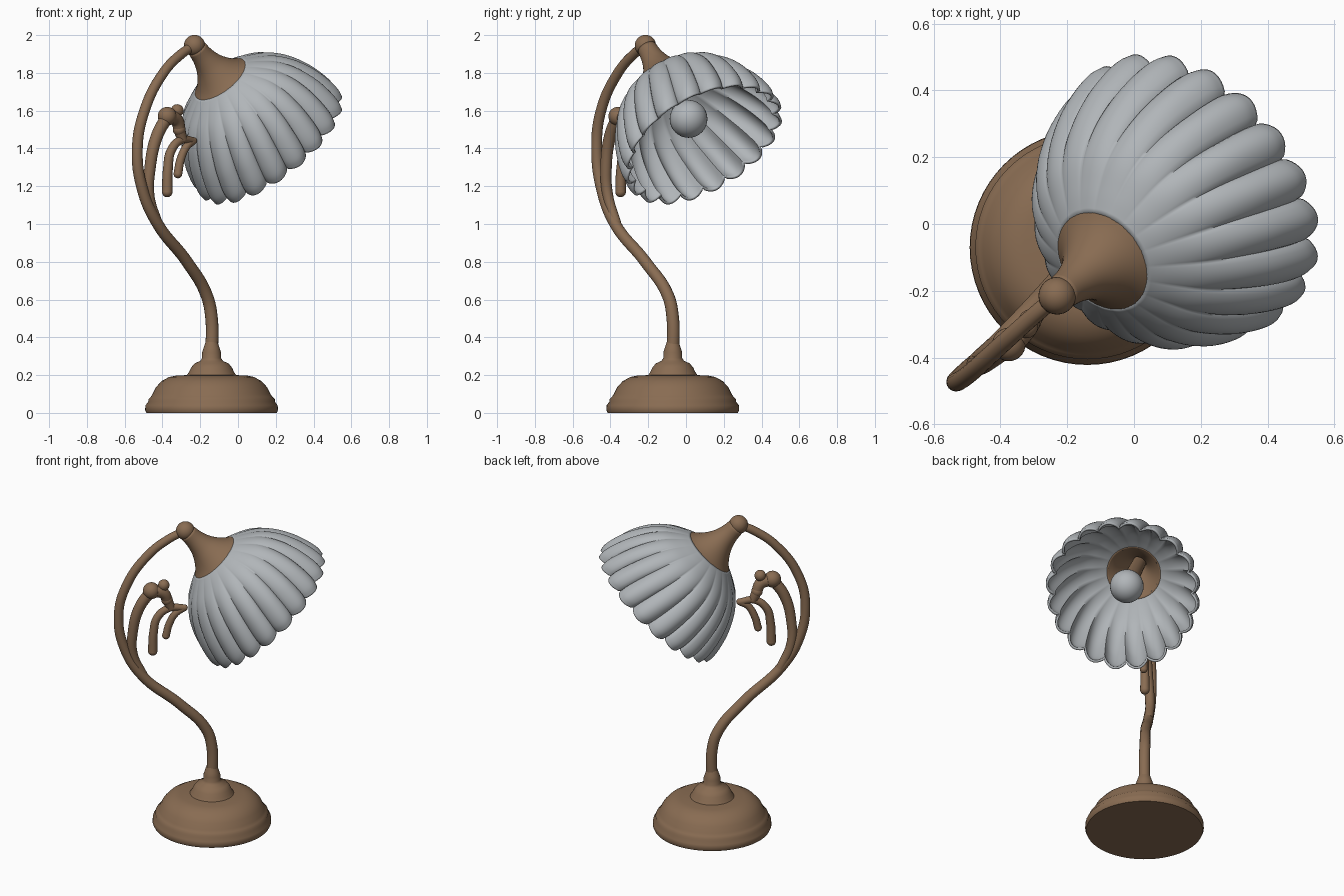
import bpy, bmesh, math
from mathutils import Vector, Matrix

if "Cube" in bpy.data.objects:
    bpy.data.objects.remove(bpy.data.objects["Cube"])


def material(name, rgb):
    m = bpy.data.materials.new(name)
    m.diffuse_color = (*rgb, 1)
    m.use_nodes = True
    m.node_tree.nodes["Principled BSDF"].inputs["Base Color"].default_value = m.diffuse_color
    return m


BRONZE = material("bronze_brown", (0.25, 0.15, 0.085))
GLASS = material("frosted_grey", (0.44, 0.465, 0.485))


def finish(ob, mat, angle=50):
    ob.data.materials.clear()
    ob.data.materials.append(mat)
    bpy.ops.object.select_all(action='DESELECT')
    ob.select_set(True)
    bpy.context.view_layer.objects.active = ob
    bpy.ops.object.shade_smooth_by_angle(angle=math.radians(angle))
    return ob


def smooth_profile(pts, n):
    """Catmull-Rom resampling of a 2D profile."""
    p = [Vector(q) for q in pts]
    p = [2 * p[0] - p[1]] + p + [2 * p[-1] - p[-2]]
    out = []
    for i in range(1, len(p) - 2):
        a, b, c, d = p[i - 1:i + 3]
        for k in range(n):
            s = k / n
            out.append(0.5 * (2 * b + (c - a) * s + (2 * a - 5 * b + 4 * c - d) * s * s
                              + (3 * b - a - 3 * c + d) * s ** 3))
    return out + [p[-2]]


def lathe(name, prof, mat, matrix, seg=64, shape=None, thick=0, cap=False, angle=50):
    """Revolve (radius, height) points; shape(r, h, angle) may deform them."""
    bm = bmesh.new()
    rings = []
    for r, h in prof:
        ring = []
        for j in range(seg):
            a = 2 * math.pi * j / seg
            r2, h2, a2 = shape(r, h, a) if shape else (r, h, a)
            ring.append(bm.verts.new((r2 * math.cos(a2), r2 * math.sin(a2), h2)))
        rings.append(ring)
    for lo, hi in zip(rings, rings[1:]):
        for j in range(seg):
            k = (j + 1) % seg
            bm.faces.new((lo[j], lo[k], hi[k], hi[j]))
    if cap:
        bm.faces.new(rings[0][::-1])
        bm.faces.new(rings[-1])
    bmesh.ops.recalc_face_normals(bm, faces=bm.faces)
    me = bpy.data.meshes.new(name)
    bm.to_mesh(me)
    bm.free()
    ob = bpy.data.objects.new(name, me)
    bpy.context.collection.objects.link(ob)
    ob.matrix_world = matrix
    if thick:
        mod = ob.modifiers.new("thickness", 'SOLIDIFY')
        mod.thickness = thick
        mod.offset = 0
    return finish(ob, mat, angle)


def ball(name, loc, r, mat):
    bpy.ops.mesh.primitive_uv_sphere_add(segments=32, ring_count=16, radius=r, location=loc)
    ob = bpy.context.object
    ob.name = name
    return finish(ob, mat)


def tube(name, pts, r0, r1, mat):
    """Tapered round tube through the points."""
    cu = bpy.data.curves.new(name, 'CURVE')
    cu.dimensions = '3D'
    cu.bevel_depth = 1.0
    cu.bevel_resolution = 6
    cu.resolution_u = 10
    cu.use_fill_caps = True
    sp = cu.splines.new('BEZIER')
    sp.bezier_points.add(len(pts) - 1)
    for i, (bp, p) in enumerate(zip(sp.bezier_points, pts)):
        bp.co = p
        bp.handle_left_type = bp.handle_right_type = 'AUTO'
        bp.radius = r0 + (r1 - r0) * i / (len(pts) - 1)
    ob = bpy.data.objects.new(name, cu)
    bpy.context.collection.objects.link(ob)
    bpy.ops.object.select_all(action='DESELECT')
    ob.select_set(True)
    bpy.context.view_layer.objects.active = ob
    bpy.ops.object.convert(target='MESH')
    return finish(bpy.context.object, mat)


def P(u, v, z):
    """Point in the lamp's diagonal plane: u toward +x+y, v toward +x-y."""
    k = math.sqrt(0.5)
    return Vector(((u + v) * k, (u - v) * k, z))


# Stepped round foot with a collar for the stem
lathe("base", [(0.345, 0), (0.352, 0.015), (0.35, 0.04), (0.335, 0.06), (0.335, 0.072),
               (0.322, 0.085), (0.312, 0.10), (0.295, 0.135), (0.265, 0.168), (0.225, 0.19),
               (0.19, 0.197), (0.13, 0.20), (0.12, 0.215), (0.108, 0.24), (0.09, 0.262),
               (0.06, 0.275), (0.05, 0.29), (0.05, 0.32), (0.042, 0.345), (0.032, 0.375)],
      BRONZE, Matrix.Translation((-0.14, -0.07, 0)), cap=True)

# Swan-neck arm
top = Vector((-0.23, -0.215, 1.945))
tube("arm", [(-0.14, -0.07, 0.3), (-0.14, -0.07, 0.5), (-0.165, -0.095, 0.62),
             (-0.27, -0.215, 0.8), (-0.425, -0.375, 1.0), (-0.505, -0.445, 1.18),
             (-0.533, -0.473, 1.4), (-0.495, -0.45, 1.6), (-0.395, -0.36, 1.8),
             (-0.30, -0.275, 1.9), top], 0.034, 0.025, BRONZE)
ball("top_knob", top, 0.056, BRONZE)

# Side branch with buds and two hanging tendrils
tube("branch", [P(-0.56, -0.04, 1.0), P(-0.625, -0.04, 1.15), P(-0.628, -0.03, 1.3),
                P(-0.59, -0.02, 1.46), P(-0.52, -0.01, 1.57)], 0.026, 0.034, BRONZE)
tip = P(-0.32, -0.015, 1.44)
tube("bud_stem", [P(-0.52, -0.01, 1.57), P(-0.45, -0.01, 1.55), P(-0.42, -0.015, 1.49),
                  P(-0.40, -0.015, 1.445)], 0.04, 0.026, BRONZE)
for i, (p, r) in enumerate([(P(-0.52, -0.01, 1.57), 0.05), (P(-0.445, -0.01, 1.60), 0.034),
                            (P(-0.425, -0.015, 1.50), 0.034)]):
    ball(f"bud_{i + 1}", p, r, BRONZE)
outer_end, inner_end = P(-0.51, -0.02, 1.17), P(-0.43, -0.02, 1.265)
tube("outer_tendril", [tip, P(-0.41, -0.015, 1.445), P(-0.48, -0.02, 1.39),
                       P(-0.505, -0.02, 1.29), outer_end], 0.02, 0.028, BRONZE)
tube("inner_tendril", [tip, P(-0.37, -0.015, 1.41), P(-0.41, -0.02, 1.34), inner_end],
     0.02, 0.023, BRONZE)
ball("outer_tendril_end", outer_end, 0.028, BRONZE)
ball("inner_tendril_end", inner_end, 0.023, BRONZE)
ball("tendril_tip", tip, 0.02, BRONZE)

# Tilted lamp head: local z runs from the knob to the shade opening
axis = Vector((0.39, 0.30, -0.51)).normalized()
head = Matrix.Translation(top) @ axis.to_track_quat('Z', 'Y').to_matrix().to_4x4()

lathe("shade_neck", smooth_profile([(0.045, 0.02), (0.052, 0.08), (0.07, 0.14), (0.098, 0.19),
                                    (0.13, 0.23), (0.165, 0.26)], 4),
      BRONZE, head, thick=0.014)


# Fluted, slightly swirled glass shade with a scalloped rim
def flutes(r, t, a):
    k = min(1, max(0, (t - 0.25) / 0.3))
    lobe = abs(math.sin(a * 10)) ** 0.8 - 0.6
    r2 = r + 0.04 * k * lobe + 0.006 * k * math.sin(3 * a + 1)
    return r2, t + 0.02 * k ** 4 * lobe, a + 0.45 * (t - 0.25)


lathe("shade", smooth_profile([(0.155, 0.252), (0.22, 0.29), (0.295, 0.345), (0.355, 0.42),
                               (0.40, 0.51), (0.428, 0.60), (0.44, 0.67), (0.435, 0.715)], 5),
      GLASS, head, seg=240, shape=flutes, thick=0.014, angle=60)

# Bulb and its socket
lathe("socket", [(0.04, 0.05), (0.045, 0.30), (0.045, 0.40)], BRONZE, head, seg=32, cap=True)
lathe("bulb_neck", [(0.04, 0.38), (0.045, 0.43), (0.07, 0.49)], GLASS, head, seg=32, cap=True)
ball("bulb", top + axis * 0.54, 0.1, GLASS)
